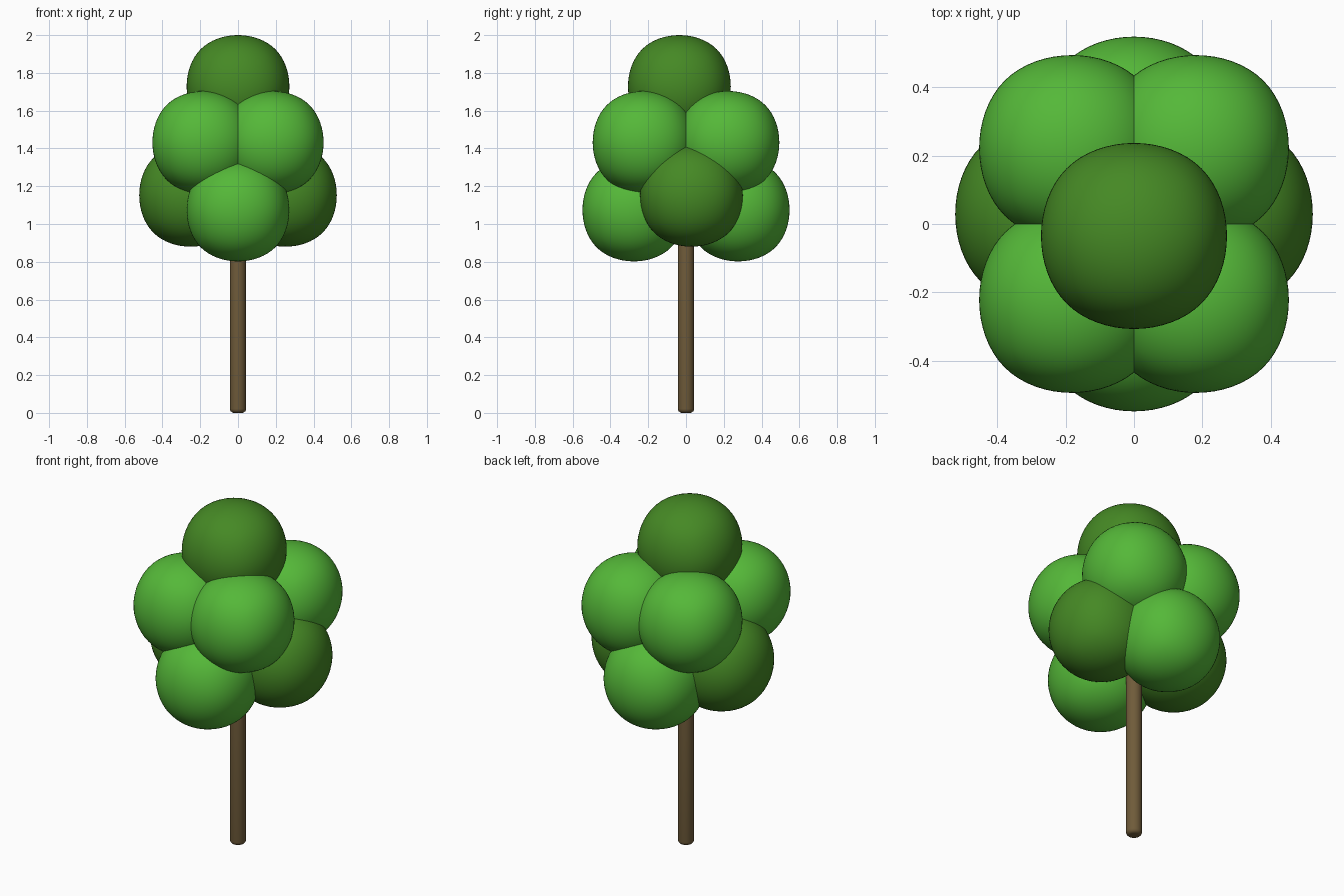
import bpy
from math import radians

cube = bpy.data.objects.get("Cube")
if cube:
    bpy.data.objects.remove(cube, do_unlink=True)


def make_material(name, rgb):
    mat = bpy.data.materials.new(name)
    mat.use_nodes = True
    mat.diffuse_color = (*rgb, 1)
    mat.node_tree.nodes["Principled BSDF"].inputs["Base Color"].default_value = (*rgb, 1)
    return mat


light_green = make_material("light_green", (0.09, 0.48, 0.04))
dark_green = make_material("dark_green", (0.06, 0.25, 0.018))
bark_brown = make_material("bark_brown", (0.16, 0.105, 0.042))

BLOB_RADIUS = 0.272


def leaf_blob(name, centre, mat):
    """Boxy ball of leaves: a cube smoothed by subdivision."""
    # The smoothed cube shrinks to about 0.84 of its half size
    bpy.ops.mesh.primitive_cube_add(size=2 * BLOB_RADIUS / 0.8395, location=centre)
    blob = bpy.context.object
    blob.name = name
    blob.data.materials.append(mat)
    subsurf = blob.modifiers.new("round", "SUBSURF")
    subsurf.levels = subsurf.render_levels = 4
    bpy.ops.object.shade_smooth()


# Trunk, a thin rod with rounded ends that runs up into the leaves
TRUNK_HEIGHT = 1.3
bpy.ops.mesh.primitive_cylinder_add(vertices=32, radius=0.043, depth=TRUNK_HEIGHT,
                                    location=(0, 0, TRUNK_HEIGHT / 2))
trunk = bpy.context.object
trunk.name = "trunk"
trunk.data.materials.append(bark_brown)
bevel = trunk.modifiers.new("rounded_ends", "BEVEL")
bevel.width = 0.022
bevel.segments = 5
bevel.limit_method = "ANGLE"
bevel.angle_limit = radians(40)
bpy.ops.object.shade_smooth()

# Crown top
leaf_blob("leaves_top", (0, -0.035, 1.728), dark_green)

# Middle ring of four, and lower ring of two light and two dark
for side, sx in (("left", 1), ("right", -1)):
    for end, sy in (("front", -1), ("back", 1)):
        leaf_blob(f"leaves_middle_{end}_{side}", (sx * 0.181, sy * 0.222, 1.432), light_green)
    leaf_blob(f"leaves_lower_{side}", (sx * 0.251, 0.029, 1.152), dark_green)
for end, sy in (("front", -1), ("back", 1)):
    leaf_blob(f"leaves_lower_{end}", (0, sy * 0.276, 1.074), light_green)
